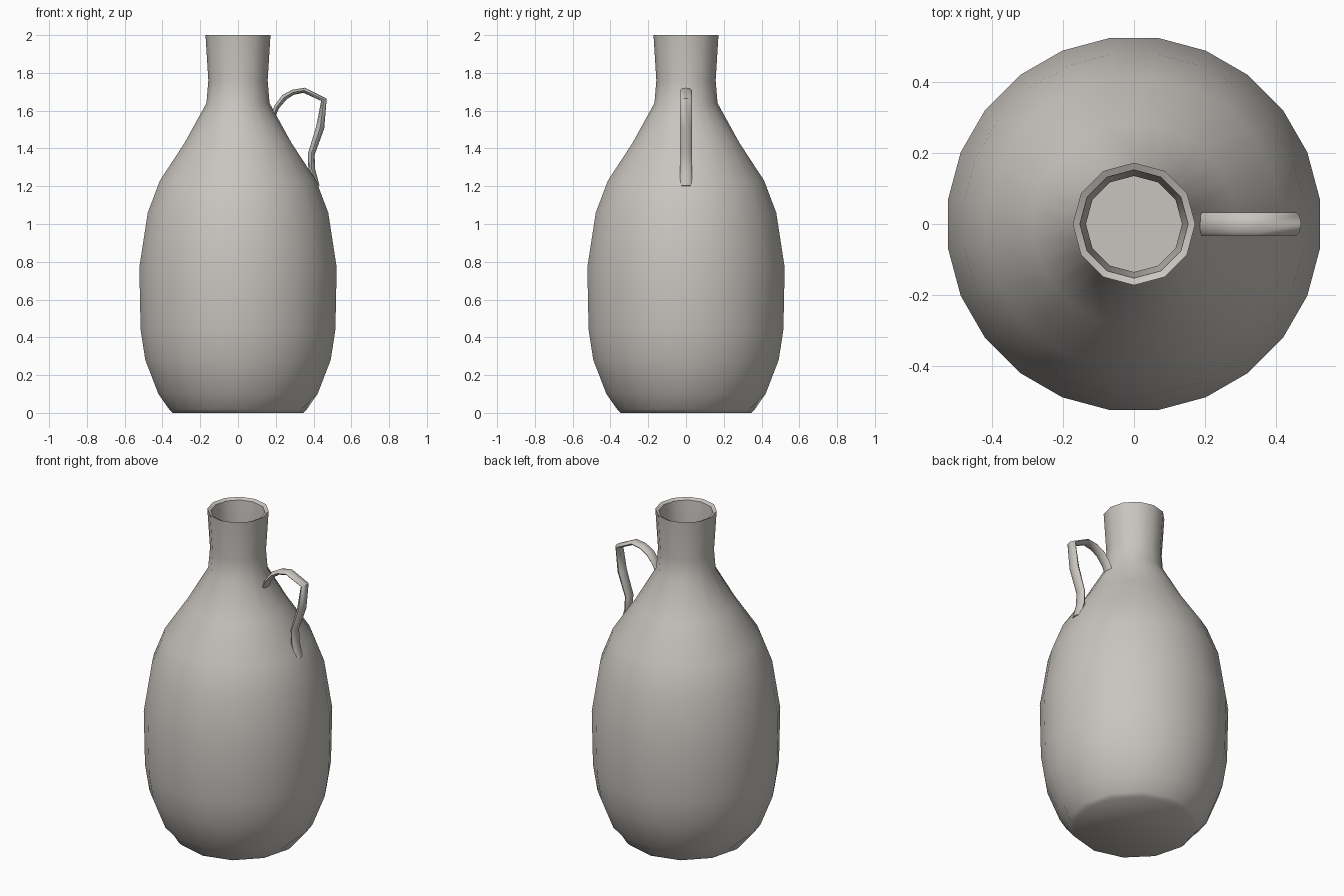
import bpy, bmesh, math
from mathutils import Vector

cube = bpy.data.objects.get("Cube")
if cube:
    bpy.data.objects.remove(cube, do_unlink=True)

clay = bpy.data.materials.new("warm grey clay")
clay.use_nodes = True
colour = (0.58, 0.555, 0.52, 1)
clay.diffuse_color = colour
clay.node_tree.nodes["Principled BSDF"].inputs["Base Color"].default_value = colour


def skin_rings(name, rings, angle):
    """Join closed rings of equal length into a capped surface."""
    bm = bmesh.new()
    loops = [[bm.verts.new(p) for p in ring] for ring in rings]
    n = len(loops[0])
    for a, b in zip(loops, loops[1:]):
        for i in range(n):
            j = (i + 1) % n
            bm.faces.new((a[i], a[j], b[j], b[i]))
    bm.faces.new(loops[0][::-1])
    bm.faces.new(loops[-1])
    bmesh.ops.recalc_face_normals(bm, faces=bm.faces)
    mesh = bpy.data.meshes.new(name)
    bm.to_mesh(mesh)
    bm.free()
    mesh.materials.append(clay)
    obj = bpy.data.objects.new(name, mesh)
    bpy.context.collection.objects.link(obj)
    bpy.ops.object.select_all(action='DESELECT')
    obj.select_set(True)
    bpy.context.view_layer.objects.active = obj
    bpy.ops.object.shade_smooth_by_angle(angle=math.radians(angle))
    return obj


SIDES = 24


def turned_ring(radius, z, coarse):
    """Circle of points; a coarse ring is flattened to half as many sides."""
    ring = []
    for i in range(SIDES):
        a = 2 * math.pi * (i + 0.5 * (not coarse)) / SIDES
        r = radius * (math.cos(2 * math.pi / SIDES) if coarse and i % 2 else 1)
        ring.append((r * math.cos(a), r * math.sin(a), z))
    return ring


# Bottle: outer wall from foot to rim, then the inner wall down to the floor
outer = [(0.345, 0, True), (0.365, 0.02, True), (0.425, 0.1, False),
         (0.495, 0.28, False), (0.52, 0.44, False), (0.527, 0.77, False),
         (0.482, 1.06, False), (0.417, 1.23, False), (0.285, 1.43, False),
         (0.167, 1.64, True), (0.157, 1.76, True), (0.172, 2.0, True)]
inner = [(0.152, 1.99, True), (0.135, 1.76, True), (0.14, 1.64, True),
         (0.26, 1.42, False), (0.45, 1.06, False), (0.49, 0.6, False),
         (0.46, 0.28, False), (0.33, 0.03, True)]
skin_rings("bottle", [turned_ring(*p) for p in outer + inner], 50)

# Handle: oval section swept along a bent path; each point is x, z, half thickness
path = [(0.185, 1.57, 0.012), (0.205, 1.62, 0.014), (0.245, 1.67, 0.016),
        (0.29, 1.697, 0.014), (0.35, 1.708, 0.014), (0.455, 1.658, 0.016),
        (0.435, 1.51, 0.022), (0.388, 1.37, 0.018), (0.39, 1.29, 0.018),
        (0.418, 1.2, 0.014)]
points = [Vector((x, 0, z)) for x, z, t in path]
rings = []
for k, (x, z, thick) in enumerate(path):
    along = points[min(k + 1, len(path) - 1)] - points[max(k - 1, 0)]
    side = along.normalized().cross(Vector((0, 1, 0)))
    rings.append([points[k] + side * thick * math.cos(a) + Vector((0, 0.033 * math.sin(a), 0))
                  for a in (2 * math.pi * i / 8 for i in range(8))])
skin_rings("handle", rings, 60)
